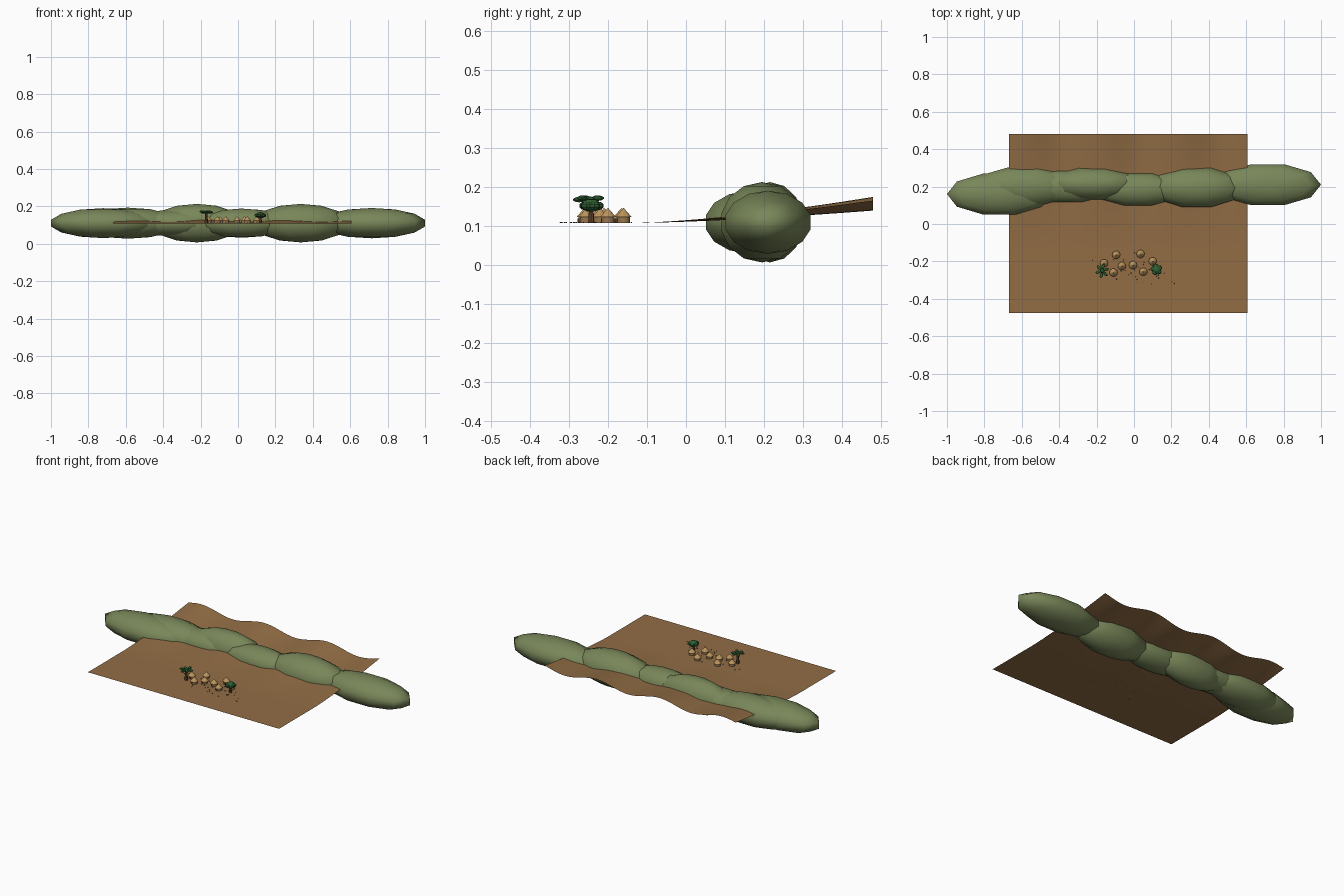
import bpy, bmesh, math, random

if "Cube" in bpy.data.objects:
    bpy.data.objects.remove(bpy.data.objects["Cube"])

random.seed(4)
BASE = 0.108


def material(name, rgb):
    m = bpy.data.materials.new(name)
    m.diffuse_color = (*rgb, 1)
    m.use_nodes = True
    m.node_tree.nodes["Principled BSDF"].inputs["Base Color"].default_value = m.diffuse_color
    return m


HILL = material("hill green", (0.19, 0.24, 0.10))
EARTH = material("earth brown", (0.29, 0.155, 0.06))
WALL = material("mud wall", (0.32, 0.18, 0.075))
THATCH = material("thatch tan", (0.50, 0.30, 0.11))
BARK = material("bark brown", (0.13, 0.065, 0.03))
LEAF = material("leaf green", (0.03, 0.12, 0.035))
STONE = material("dark stone", (0.07, 0.05, 0.035))


def finish(name, bm, mat, smooth=None):
    bmesh.ops.recalc_face_normals(bm, faces=bm.faces)
    me = bpy.data.meshes.new(name)
    bm.to_mesh(me)
    bm.free()
    me.materials.append(mat)
    ob = bpy.data.objects.new(name, me)
    bpy.context.collection.objects.link(ob)
    if smooth:
        bpy.ops.object.select_all(action='DESELECT')
        ob.select_set(True)
        bpy.context.view_layer.objects.active = ob
        bpy.ops.object.shade_smooth_by_angle(angle=math.radians(smooth))
    return ob


def lathe(bm, profile, sides, loc, scale=(1, 1, 1), turn=0.0):
    """Turned solid from (radius, height) points, listed bottom to top."""
    rings = []
    for r, z in profile:
        count = sides if r > 1e-6 else 1
        ring = []
        for i in range(count):
            a = math.tau * i / sides
            x, y = r * math.cos(a) * scale[0], r * math.sin(a) * scale[1]
            ring.append(bm.verts.new((
                loc[0] + x * math.cos(turn) - y * math.sin(turn),
                loc[1] + x * math.sin(turn) + y * math.cos(turn),
                loc[2] + z * scale[2])))
        rings.append(ring)
    for lo, hi in zip(rings, rings[1:]):
        for i in range(sides):
            quad = []
            for v in (lo[i % len(lo)], lo[(i + 1) % len(lo)],
                      hi[(i + 1) % len(hi)], hi[i % len(hi)]):
                if v not in quad:
                    quad.append(v)
            bm.faces.new(quad)
    for ring in (rings[0], rings[-1]):
        if len(ring) > 2:
            bm.faces.new(ring)


def ball(rings):
    return [(math.sin(math.pi * i / rings), -math.cos(math.pi * i / rings))
            for i in range(rings + 1)]


# Ground sheet: flat at the front, rising in ripples at the back
bm = bmesh.new()
NX, NY = 48, 24
grid = []
for j in range(NY + 1):
    y = -0.477 + 0.957 * j / NY
    t = max(0, (y + 0.14) / 0.62) ** 1.5
    row = []
    for i in range(NX + 1):
        x = -0.667 + 1.275 * i / NX
        wave = math.cos(math.tau * (x + 0.58) / 0.42)
        row.append(bm.verts.new((x, y, BASE + t * (0.0495 + 0.0175 * wave))))
    grid.append(row)
for j in range(NY):
    for i in range(NX):
        bm.faces.new((grid[j][i], grid[j][i + 1], grid[j + 1][i + 1], grid[j + 1][i]))
finish("ground", bm, EARTH, 40)

# Ridge of overlapping hills: x, y, half length, half width, half height
HILLS = [(-0.72, 0.16, 0.28, 0.115, 0.08), (-0.59, 0.20, 0.27, 0.108, 0.083),
         (-0.36, 0.20, 0.25, 0.088, 0.07), (-0.22, 0.215, 0.24, 0.088, 0.103),
         (0.02, 0.185, 0.24, 0.090, 0.078), (0.335, 0.195, 0.25, 0.110, 0.103),
         (0.715, 0.21, 0.285, 0.115, 0.081)]
for x, y, rx, ry, rz in HILLS:
    bm = bmesh.new()
    lathe(bm, ball(7), 10, (x, y, 0.11), (rx / 0.975, ry / 0.975, rz))
    finish("hill", bm, HILL, 60)

# Round huts with conical thatched roofs and a dark doorway
for x, y in [(-0.16, -0.21), (-0.095, -0.165), (0.035, -0.16), (0.10, -0.20),
             (-0.11, -0.26), (-0.065, -0.225), (-0.005, -0.22), (0.05, -0.255)]:
    bm = bmesh.new()
    lathe(bm, [(0.017, 0), (0.017, 0.018)], 10, (x, y, BASE))
    finish("hut_wall", bm, WALL, 40)
    bm = bmesh.new()
    lathe(bm, [(0.022, 0.015), (0, 0.039)], 10, (x, y, BASE))
    finish("hut_roof", bm, THATCH)
    bm = bmesh.new()
    bmesh.ops.create_cube(bm, size=1)
    for v in bm.verts:
        v.co = (x + v.co.x * 0.008, y - 0.0165 + v.co.y * 0.003,
                BASE + 0.006 + v.co.z * 0.012)
    finish("hut_door", bm, BARK)

# Tall tree: tapered trunk with a ring of leaf clumps
TX, TY = -0.17, -0.25
bm = bmesh.new()
lathe(bm, [(0.010, 0), (0.006, 0.055)], 7, (TX, TY, BASE))
finish("tall_tree_trunk", bm, BARK, 40)
bm = bmesh.new()
for k in range(6):
    a = math.tau * k / 6 + 0.3
    lathe(bm, ball(5), 7, (TX + 0.022 * math.cos(a), TY + 0.024 * math.sin(a),
                           0.168 + 0.004 * (k % 2)), (0.017, 0.009, 0.007), a)
lathe(bm, ball(5), 7, (TX, TY, 0.168), (0.013, 0.013, 0.009))
finish("tall_tree_leaves", bm, LEAF)

# Round tree: short trunk with a lumpy crown
RX, RY = 0.12, -0.243
bm = bmesh.new()
lathe(bm, [(0.008, 0), (0.006, 0.035)], 7, (RX, RY, BASE))
finish("round_tree_trunk", bm, BARK, 40)
bm = bmesh.new()
lathe(bm, ball(6), 8, (RX, RY, 0.153), (0.024, 0.024, 0.017))
for k in range(5):
    a = math.tau * k / 5 + 0.5
    lathe(bm, ball(5), 7, (RX + 0.018 * math.cos(a), RY + 0.018 * math.sin(a), 0.152),
          (0.015, 0.015, 0.011))
finish("round_tree_crown", bm, LEAF)

# Scattered pebbles around the huts
bm = bmesh.new()
for k in range(45):
    x = max(-0.23, min(0.22, random.gauss(0, 0.11)))
    y = max(-0.35, min(-0.14, random.gauss(-0.25, 0.045)))
    r = random.uniform(0.002, 0.0035)
    lathe(bm, [(r, 0), (r * 0.6, 0.002)], 5, (x, y, BASE), turn=random.random())
finish("pebbles", bm, STONE)
